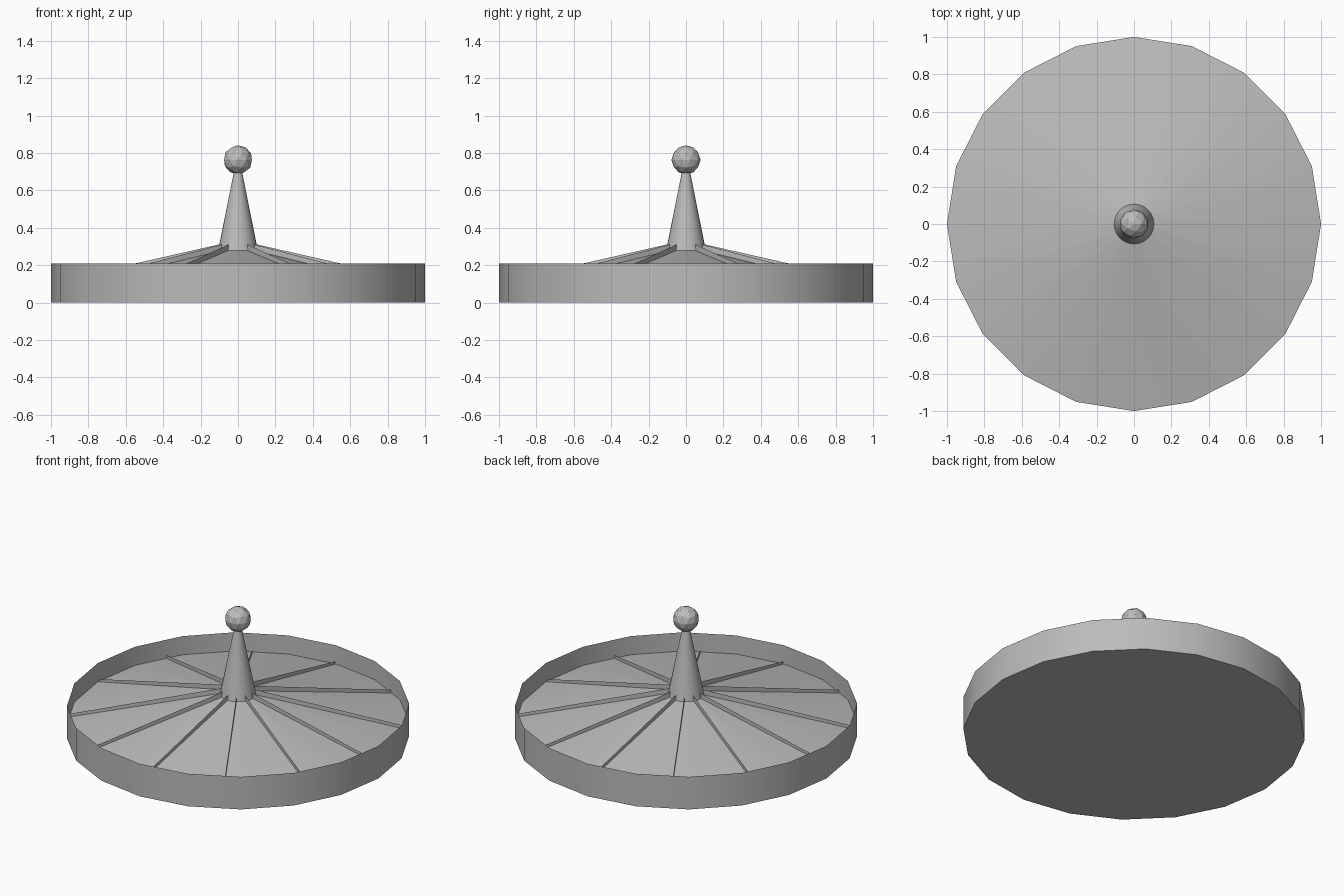
import bpy, bmesh, math

cube = bpy.data.objects.get("Cube")
if cube:
    bpy.data.objects.remove(cube)

grey = bpy.data.materials.new("plain grey")
grey.use_nodes = True
grey.diffuse_color = (0.5, 0.5, 0.5, 1)
grey.node_tree.nodes["Principled BSDF"].inputs["Base Color"].default_value = (0.5, 0.5, 0.5, 1)

SIDES = 20
RIBS = 12


def finish(name, bm, smooth):
    mesh = bpy.data.meshes.new(name)
    bm.to_mesh(mesh)
    bm.free()
    mesh.materials.append(grey)
    obj = bpy.data.objects.new(name, mesh)
    bpy.context.collection.objects.link(obj)
    if smooth:
        bpy.ops.object.select_all(action="DESELECT")
        obj.select_set(True)
        bpy.context.view_layer.objects.active = obj
        bpy.ops.object.shade_smooth_by_angle(angle=math.radians(35))
    return obj


def lathe(name, profile, sides):
    """Join rings of (radius, height) into a round open surface."""
    bm = bmesh.new()
    rings = []
    for r, z in profile:
        rings.append([bm.verts.new((r * math.cos(math.tau * i / sides),
                                    r * math.sin(math.tau * i / sides), z))
                      for i in range(sides)])
    for low, high in zip(rings, rings[1:]):
        for i in range(sides):
            j = (i + 1) % sides
            bm.faces.new((low[i], low[j], high[j], high[i]))
    return finish(name, bm, True)


# Flat underside
bm = bmesh.new()
bmesh.ops.create_circle(bm, cap_ends=True, segments=SIDES, radius=1)
bmesh.ops.reverse_faces(bm, faces=bm.faces[:])
base = finish("base_plate", bm, False)
base.rotation_euler.z = math.pi / 2

# Thin outer wall and the sloping floor inside it
lathe("outer_wall", [(1, 0), (1, 0.21)], SIDES)
lathe("sloping_floor", [(1, 0.09), (0.08, 0.283)], SIDES)

# Tapered centre post
lathe("centre_post", [(0.112, 0.25), (0.02, 0.71)], 24)

# Paper-thin upright ribs
bm = bmesh.new()
for i in range(RIBS):
    a = math.tau * i / RIBS
    corners = [(0.09, 0.27), (0.987, 0.08), (0.987, 0.11), (0.09, 0.313)]
    bm.faces.new([bm.verts.new((r * math.cos(a), r * math.sin(a), z)) for r, z in corners])
finish("floor_ribs", bm, False)

# Faceted ball on top
bm = bmesh.new()
bmesh.ops.create_icosphere(bm, subdivisions=2, radius=0.078)
ball = finish("top_ball", bm, False)
ball.location.z = 0.763
